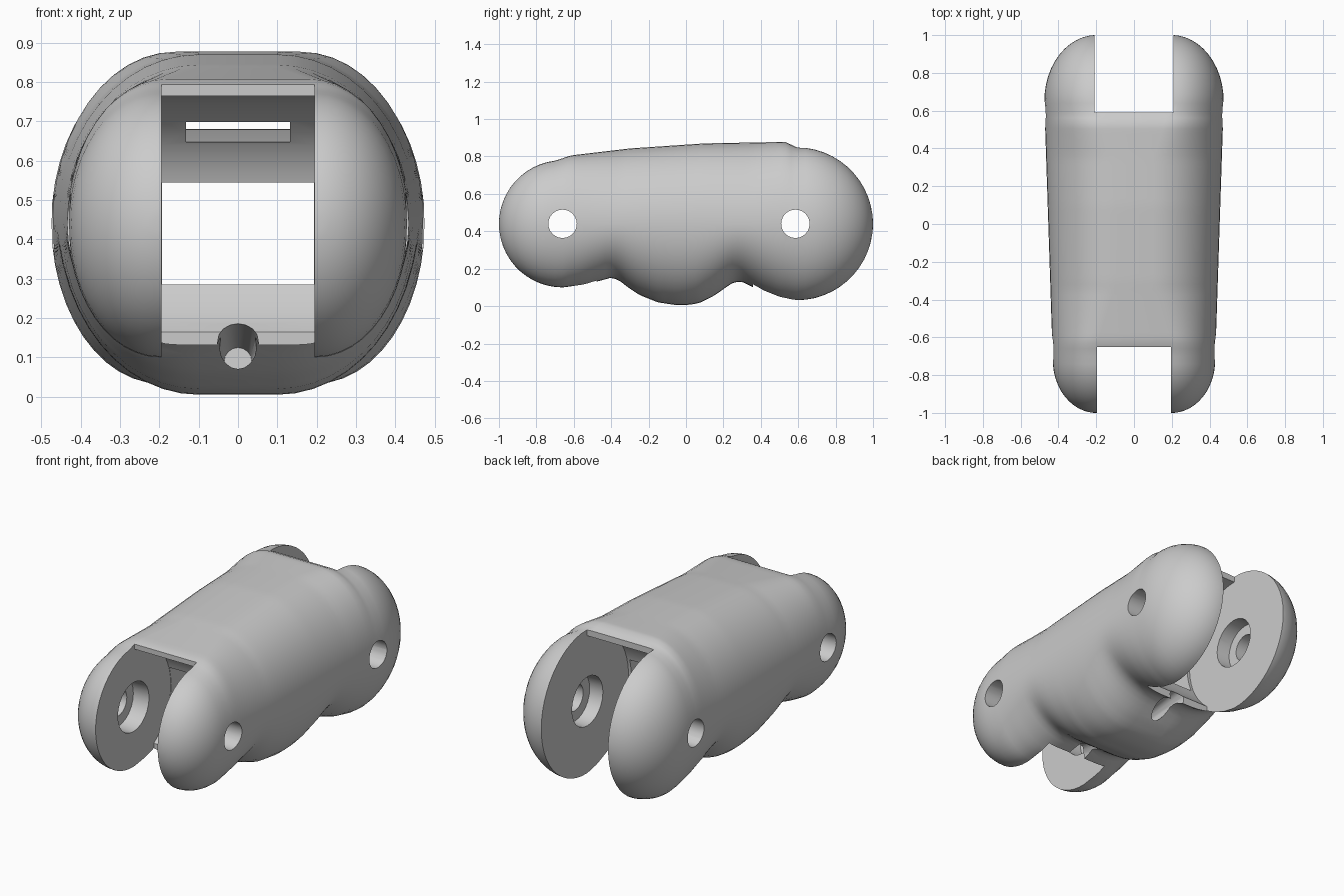
import bpy, bmesh
from math import sin, cos, pi, sqrt, radians, atan2
from mathutils import Matrix, Vector

if "Cube" in bpy.data.objects:
    bpy.data.objects.remove(bpy.data.objects["Cube"])

ZC = 0.44                                  # height of both hinge axes
FRONT = dict(y=-0.66, s=-1, r=0.34, clear=0.325, half=0.195, stop=-0.65, low=-58)
REAR = dict(y=0.59, s=1, r=0.41, clear=0.375, half=0.21, stop=0.59, low=-52)
BOTTOM = [(-0.66, .10), (-.55, .113), (-.45, .138), (-.40, .152), (-.36, .14), (-.31, .10),
          (-.25, .06), (-.15, .02), (-.05, .005), (0, .005), (.07, .015), (.15, .055),
          (.22, .105), (.26, .13), (.30, .13), (.35, .105), (.42, .07), (.5, .042), (.59, .03)]


def lerp(table, y):
    for (a, u), (b, v) in zip(table, table[1:]):
        if y <= b:
            return u + (v - u) * (y - a) / (b - a)
    return table[-1][1]


def make(name, bm):
    bmesh.ops.recalc_face_normals(bm, faces=bm.faces)
    me = bpy.data.meshes.new(name)
    bm.to_mesh(me)
    bm.free()
    ob = bpy.data.objects.new(name, me)
    bpy.context.collection.objects.link(ob)
    return ob


# Body: oval sections lofted along y
def section(y):
    if y < FRONT['y']:
        h = sqrt(max(0, .34**2 - (y - FRONT['y'])**2))
        up = dn = h
    elif y > REAR['y']:
        h = sqrt(max(0, .41**2 - (y - REAR['y'])**2))
        up = dn = h
    else:
        up = lerp([(-.66, .79), (-.62, .805), (-.3, .843), (.1, .87), (.53, .878), (.59, .85)], y) - ZC
        dn = ZC - lerp(BOTTOM, y)
    w = .43 + .045 * (y + .72) / 1.37
    if y < -.72:
        w = .2 + .23 * sqrt(max(0, 1 - ((y + .72) / .28)**2))
    if y > .65:
        w = .2 + .275 * sqrt(max(0, 1 - ((y - .65) / .35)**2))
    flat = .1 + .1 * min(1, max(0, (abs(y) - .35) / .3))
    return w, flat, up, dn


ys = [FRONT['y'] - .34 * cos(i * pi / 26) for i in range(13)]
ys += [-.66 + 1.25 * i / 44 for i in range(45)]
ys += [REAR['y'] + .41 * sin(i * pi / 26) for i in range(1, 14)]
ys[0] += .0005
ys[-1] -= .0005
bm = bmesh.new()
rings = []
N = 24
for y in ys:
    w, f, up, dn = section(y)
    ring = []
    for half in (0, 1):
        for i in range(N + 1):
            a = -pi / 2 + pi * i / N + half * pi
            side = -1 if half else 1
            x = side * f + (w - f) * cos(a)
            ring.append(bm.verts.new((x, y, ZC + sin(a) * (up if sin(a) > 0 else dn))))
    rings.append(ring)
M = len(rings[0])
for a, b in zip(rings, rings[1:]):
    for i in range(M):
        j = (i + 1) % M
        bm.faces.new((a[i], a[j], b[j], b[i]))
bm.faces.new(rings[0])
bm.faces.new(rings[-1])
body = make("finger_link_body", bm)


# Cutter helpers
def prism(name, pts, half):
    bm = bmesh.new()
    lo = [bm.verts.new((-half, y, z)) for y, z in pts]
    hi = [bm.verts.new((half, y, z)) for y, z in pts]
    bm.faces.new(lo)
    bm.faces.new(hi)
    for i in range(len(pts)):
        j = (i + 1) % len(pts)
        bm.faces.new((lo[i], lo[j], hi[j], hi[i]))
    return make(name, bm)


def rod(name, p, q, r1, r2, seg=24):
    p, q = Vector(p), Vector(q)
    d = q - p
    mat = Matrix.Translation((p + q) / 2) @ d.to_track_quat('Z', 'Y').to_matrix().to_4x4()
    bm = bmesh.new()
    bmesh.ops.create_cone(bm, cap_ends=True, segments=seg, radius1=r1, radius2=r2,
                          depth=d.length, matrix=mat)
    return make(name, bm)


cutters = []
for n, e in (("front", FRONT), ("rear", REAR)):
    s, c, R = e['s'], e['stop'], e['clear']
    # Hinge slot with a round clearance wall
    pts = [(s * 1.2, 1.2), (c, 1.2)]
    for i in range(21):
        a = radians(90 + (e['low'] - 90) * i / 20)
        pts.append((c - s * R * cos(a), ZC + R * sin(a)))
    pts += [(pts[-1][0], -.3), (s * 1.2, -.3)]
    cutters.append(prism(n + "_slot_cutter", pts, e['half']))
    # Pin hole and its wider inner recess
    py = e['y'] + (0 if s < 0 else -.005)
    cutters.append(rod(n + "_pin_cutter", (-.6, py, ZC), (.6, py, ZC), .076, .076))
    for side in (-1, 1):
        cutters.append(rod(n + "_recess_cutter", (side * .1, py, ZC), (side * .29, py, ZC), .145, .135))
    # Lower cord hole, sloping down into the bulge
    cutters.append(rod(n + "_cord_cutter", (0, s * .55, .145), (0, s * .02 - .02, .09), .055, .035, 16))

# Central tunnel and sloped upper strap channel
cutters.append(prism("tunnel_cutter", [(-.5, .285), (.4, .285), (.4, .545), (-.5, .545)], .193))
cutters.append(prism("strap_cutter", [(-.55, .635), (0, .68), (.5, .635), (.5, .69), (0, .735), (-.55, .69)], .132))

bpy.context.view_layer.objects.active = body
body.select_set(True)
for c in cutters:
    c.hide_render = True
    m = body.modifiers.new(c.name, 'BOOLEAN')
    m.operation = 'DIFFERENCE'
    m.solver = 'EXACT'
    m.object = c
    bpy.ops.object.modifier_apply(modifier=m.name)
for c in cutters:
    bpy.data.objects.remove(c)
bpy.ops.object.shade_smooth_by_angle(angle=radians(35))
